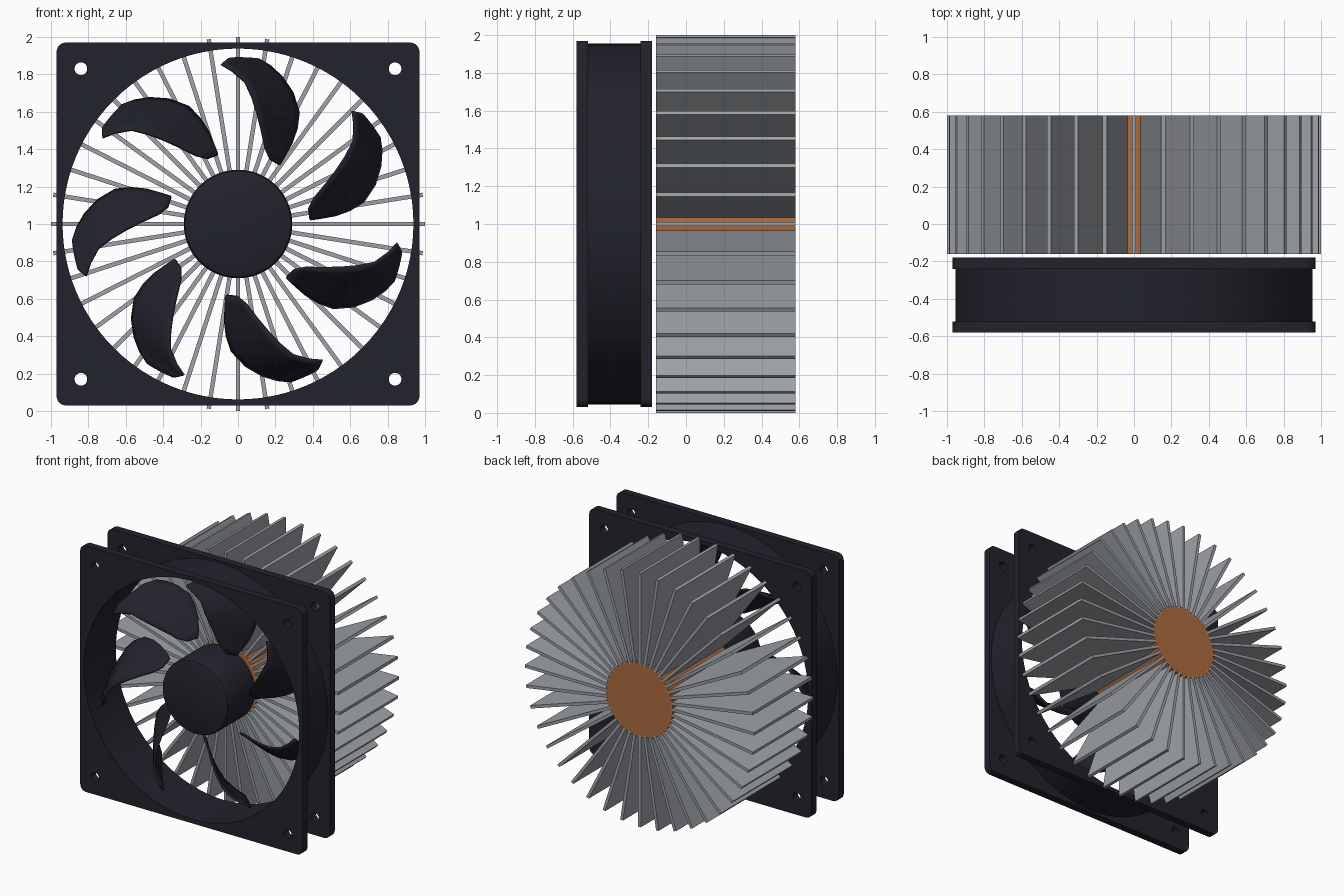
import bpy, bmesh, math
from math import sin, cos, pi, radians
from mathutils import Matrix, Vector

if "Cube" in bpy.data.objects:
    bpy.data.objects.remove(bpy.data.objects["Cube"])

CZ = 1.0  # height of the shared axis


def material(name, rgb):
    m = bpy.data.materials.new(name)
    m.diffuse_color = (*rgb, 1)
    m.use_nodes = True
    m.node_tree.nodes["Principled BSDF"].inputs["Base Color"].default_value = m.diffuse_color
    return m


DARK = material("dark navy plastic", (0.016, 0.016, 0.026))
GREY = material("grey aluminium", (0.34, 0.36, 0.39))
COPPER = material("copper", (0.42, 0.15, 0.05))


def add_mesh(name, mesh, mat, smooth=True):
    mesh.materials.clear()
    mesh.materials.append(mat)
    ob = bpy.data.objects.new(name, mesh)
    bpy.context.collection.objects.link(ob)
    if smooth:
        bpy.ops.object.select_all(action='DESELECT')
        ob.select_set(True)
        bpy.context.view_layer.objects.active = ob
        bpy.ops.object.shade_smooth_by_angle(angle=radians(35))
    return ob


def from_bmesh(name, bm, mat, smooth=True):
    bmesh.ops.recalc_face_normals(bm, faces=bm.faces)
    mesh = bpy.data.meshes.new(name)
    bm.to_mesh(mesh)
    bm.free()
    return add_mesh(name, mesh, mat, smooth)


def lathe(name, profile, mat, n=96, closed=False):
    """Spin (radius, y) points about the axis."""
    bm = bmesh.new()
    rings = []
    for r, y in profile:
        if r == 0:
            rings.append([bm.verts.new((0, y, CZ))] * n)
        else:
            rings.append([bm.verts.new((r * cos(2 * pi * i / n), y, CZ + r * sin(2 * pi * i / n)))
                          for i in range(n)])
    pairs = list(zip(rings, rings[1:])) + ([(rings[-1], rings[0])] if closed else [])
    for a, b in pairs:
        for i in range(n):
            j = (i + 1) % n
            quad = list(dict.fromkeys((a[i], a[j], b[j], b[i])))
            bm.faces.new(quad)
    return from_bmesh(name, bm, mat)


def circle(x, z, r, n):
    return [(x + r * cos(2 * pi * i / n), z + r * sin(2 * pi * i / n)) for i in range(n)]


def plate(name, outlines, y, thick, mat):
    """Flat plate with holes, standing in the xz plane, centred at y."""
    cu = bpy.data.curves.new(name, 'CURVE')
    cu.dimensions = '2D'
    cu.fill_mode = 'BOTH'
    cu.extrude = thick / 2
    for pts in outlines:
        sp = cu.splines.new('POLY')
        sp.points.add(len(pts) - 1)
        for p, (u, v) in zip(sp.points, pts):
            p.co = (u, v, 0, 1)
        sp.use_cyclic_u = True
    tmp = bpy.data.objects.new("temporary_outline", cu)
    bpy.context.collection.objects.link(tmp)
    dg = bpy.context.evaluated_depsgraph_get()
    mesh = bpy.data.meshes.new_from_object(tmp.evaluated_get(dg))
    bpy.data.objects.remove(tmp)
    mesh.transform(Matrix.Translation((0, y, CZ)) @ Matrix.Rotation(pi / 2, 4, 'X'))
    bm = bmesh.new()
    bm.from_mesh(mesh)
    bmesh.ops.remove_doubles(bm, verts=bm.verts, dist=1e-5)
    return from_bmesh(name, bm, mat)


# copper core of the heat sink
lathe("copper_core", [(0, -0.16), (0.29, -0.16), (0.29, 0.58), (0, 0.58)], COPPER, 80)

# forty radial cooling fins
bm = bmesh.new()
for k in range(40):
    m = (Matrix.Translation((0, 0.21, CZ)) @ Matrix.Rotation(2 * pi * k / 40, 4, 'Y')
         @ Matrix.Translation((0.64, 0, 0)) @ Matrix.Diagonal((0.72, 0.74, 0.023, 1)))
    bmesh.ops.create_cube(bm, size=1, matrix=m)
from_bmesh("cooling_fins", bm, GREY, False)

# square flanges of the fan frame, with rounded corners and screw holes
H, R = 0.97, 0.05
outline = []
for q, (sx, sz) in enumerate(((1, 1), (-1, 1), (-1, -1), (1, -1))):
    for i in range(7):
        a = pi / 2 * (q + i / 6)
        outline.append((sx * (H - R) + R * cos(a), sz * (H - R) + R * sin(a)))
holes = [circle(0, 0, 0.94, 96)]
holes += [circle(sx * 0.84, sz * 0.83, 0.034, 20) for sx in (1, -1) for sz in (1, -1)]
plate("front_flange", [outline] + holes, -0.55, 0.06, DARK)
plate("rear_flange", [outline] + holes, -0.21, 0.06, DARK)

# round duct joining the flanges
lathe("fan_duct", [(0.938, -0.578), (0.955, -0.578), (0.955, -0.182), (0.938, -0.182)],
      DARK, 96, closed=True)

# fan hub with a softened front rim
lathe("fan_hub", [(0, -0.54), (0.265, -0.54), (0.283, -0.532), (0.29, -0.515),
                  (0.29, -0.2), (0, -0.2)], DARK, 64)

# seven pitched crescent blades: radius, trailing angle, leading angle (clockwise from top)
SECTIONS = [(0.385, 27, 35), (0.43, 20, 34.5), (0.52, 14, 33.5), (0.60, 10, 31.5),
            (0.68, 6.5, 28.5), (0.76, 3, 22.5), (0.82, -2, 16.5), (0.86, -6, 11.5),
            (0.89, -3, 7)]
bm = bmesh.new()
STEPS = 8
for k in range(7):
    grid = []
    for r, a0, a1 in SECTIONS:
        row = []
        for i in range(STEPS + 1):
            t = i / STEPS
            deg = a0 + (a1 - a0) * t
            a = radians(deg + k * 360 / 7)
            # the leading side lies deeper in the duct
            width = r * radians(a1 - a0)
            y = -0.37 + (t - 0.5) * width * 1.15
            row.append(bm.verts.new((r * sin(a), y, CZ + r * cos(a))))
        grid.append(row)
    for ra, rb in zip(grid, grid[1:]):
        for i in range(STEPS):
            bm.faces.new((ra[i], ra[i + 1], rb[i + 1], rb[i]))
blades = from_bmesh("fan_blades", bm, DARK)
solid = blades.modifiers.new("thickness", 'SOLIDIFY')
solid.thickness = 0.015
solid.offset = 0
